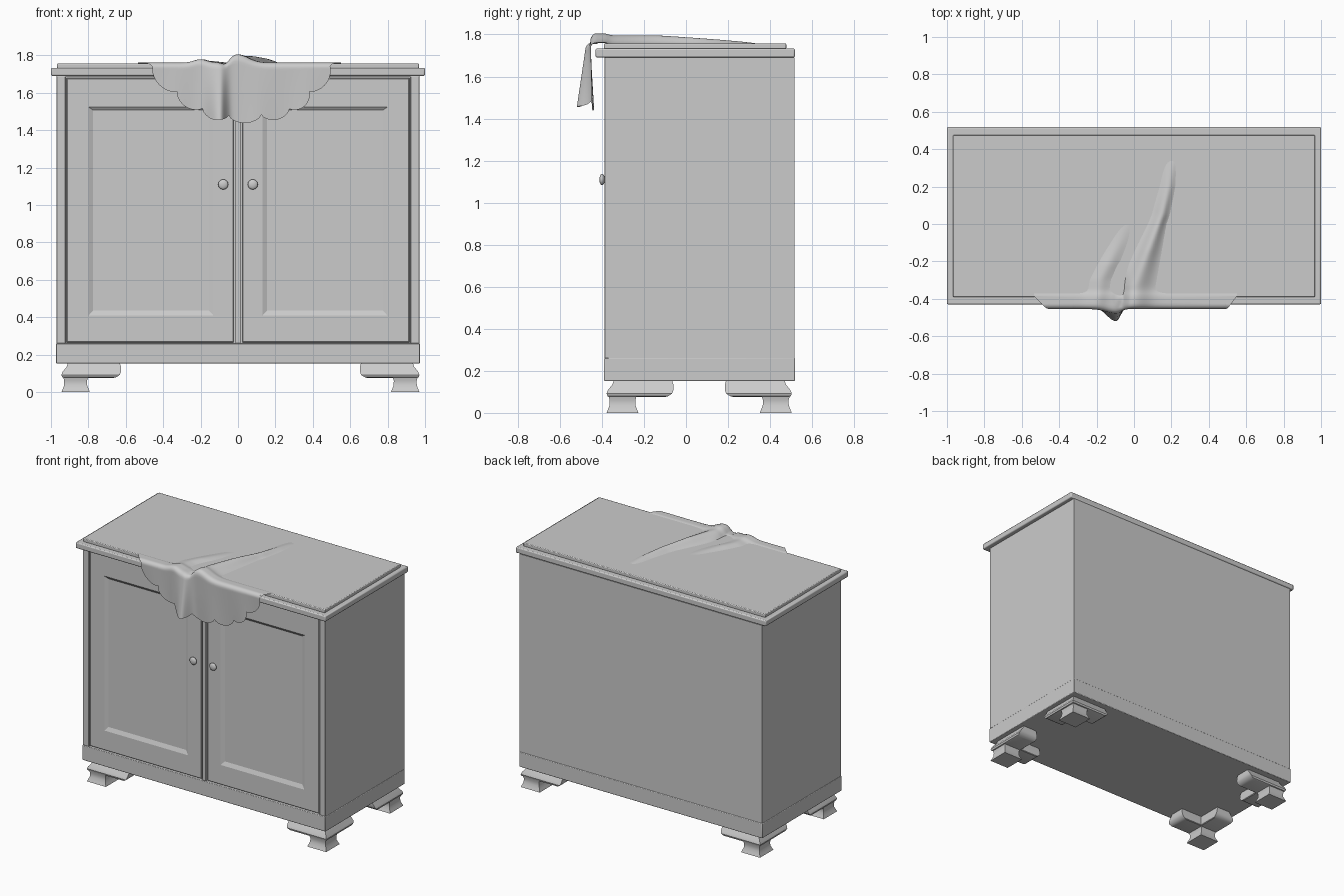
import bpy, bmesh, math
from mathutils import Vector

if "Cube" in bpy.data.objects:
    bpy.data.objects.remove(bpy.data.objects["Cube"])


def finish(name, bm, angle=30, bevel=0.0, fix=True):
    if fix:
        bmesh.ops.recalc_face_normals(bm, faces=bm.faces)
    me = bpy.data.meshes.new(name)
    bm.to_mesh(me)
    bm.free()
    ob = bpy.data.objects.new(name, me)
    bpy.context.collection.objects.link(ob)
    if bevel:
        m = ob.modifiers.new("bevel", "BEVEL")
        m.width, m.segments = bevel, 2
    bpy.ops.object.select_all(action='DESELECT')
    ob.select_set(True)
    bpy.context.view_layer.objects.active = ob
    bpy.ops.object.shade_smooth_by_angle(angle=math.radians(angle))
    return ob


def box(name, x0, x1, y0, y1, z0, z1, bevel=0.004):
    bm = bmesh.new()
    bmesh.ops.create_cube(bm, size=1)
    for v in bm.verts:
        v.co = (x0 + (v.co.x + .5) * (x1 - x0), y0 + (v.co.y + .5) * (y1 - y0),
                z0 + (v.co.z + .5) * (z1 - z0))
    return finish(name, bm, bevel=bevel)


def loft(bm, rings):
    """Closed skin through equal-length point rings, capped at both ends."""
    rows = [[bm.verts.new(p) for p in r] for r in rings]
    n = len(rows[0])
    for a, b in zip(rows, rows[1:]):
        for i in range(n):
            bm.faces.new((a[i], a[(i + 1) % n], b[(i + 1) % n], b[i]))
    bm.faces.new(rows[0])
    bm.faces.new(rows[-1])


# Carcass, plinth and stepped top
box("carcass", -.97, .97, -.368, .515, .25, 1.69, 0)
box("plinth", -.972, .972, -.39, .518, .152, .26)
box("top_slab", -1, 1, -.43, .518, 1.691, 1.733, .007)
box("top_board", -.967, .967, -.39, .477, 1.73, 1.757, .005)
for s, side in ((-1, "left"), (1, "right")):
    box(side + "_stile", *sorted((s * .923, s * .97)), -.387, -.36, .26, 1.691, .003)
box("centre_post", -.014, .014, -.387, -.36, .26, 1.691, .003)
box("top_rail", -.93, .93, -.387, -.36, 1.684, 1.691, 0)


# Doors with recessed panels, and knobs
def rect(x0, x1, z0, z1, y):
    return [(x0, y, z0), (x1, y, z0), (x1, y, z1), (x0, y, z1)]


for s, side in ((-1, "left"), (1, "right")):
    x0, x1 = sorted((s * .024, s * .916))
    a, b = sorted((s * .13, s * .80))
    bm = bmesh.new()
    loft(bm, [rect(x0, x1, .266, 1.679, -.36), rect(x0, x1, .266, 1.679, -.38),
              rect(x0 + .004, x1 - .004, .27, 1.675, -.384),
              rect(a, b, .408, 1.525, -.384),
              rect(a + .025, b - .025, .436, 1.508, -.372)])
    finish(side + "_door", bm, 15)
    bm = bmesh.new()
    bmesh.ops.create_uvsphere(bm, u_segments=24, v_segments=14, radius=1)
    for v in bm.verts:
        v.co = (s * .079 + v.co.x * .027, -.399 + v.co.y * .013, 1.11 + v.co.z * .027)
    finish(side + "_knob", bm, 60)

# Bracket feet: L-shaped moulded bracket over a flared block
BRACKET = [(.156, .035, .312, .14), (.135, .028, .318, .145), (.108, .006, .318, .15),
           (.092, .0, .312, .152), (.08, .004, .295, .15), (.076, .012, .28, .145)]
BLOCK = [(.085, .008, .144), (.06, .015, .137), (.035, .014, .138), (.015, .006, .146), (0, 0, .152)]
for sx, xn in ((1, "left"), (-1, "right")):
    for sy, yn in ((1, "front"), (-1, "back")):
        cx, cy = .013 - sx * .957, .0625 - sy * .4405

        def ring(pts, z):
            return [(cx + sx * x, cy + sy * y, z) for x, y in pts]

        bm = bmesh.new()
        loft(bm, [ring([(o, o), (e, o), (e, w), (w, w), (w, e), (o, e)], z)
                  for z, o, e, w in BRACKET])
        loft(bm, [ring([(o, o), (e, o), (e, e), (o, e)], z) for z, o, e in BLOCK])
        finish(f"{yn}_{xn}_foot", bm, 35)


# Draped cloth with scalloped hem and wrinkles
def lerp_path(pts, y):
    for (y0, x0), (y1, x1) in zip(pts, pts[1:]):
        if y >= y1:
            return x0 + (x1 - x0) * (y - y0) / (y1 - y0)
    return pts[-1][1]


def bump(d, left, right):
    return math.exp(-(d / (left if d < 0 else right)) ** 2)


def clamp(v):
    return max(0.0, min(1.0, v))


RIDGE_A = [(.36, .205), (.2, .185), (.05, .15), (-.15, .075), (-.33, .01), (-.55, -.02)]
RIDGE_B = [(.08, 0), (-.1, -.08), (-.3, -.18), (-.55, -.22)]


def wrinkle(x, y):
    ha = .044 * clamp((.36 - y) / .5) ** .7
    hb = .018 * clamp((.08 - y) / .3)
    da = x - lerp_path(RIDGE_A, y)
    h = ha * bump(da, .04 + .03 * clamp(-y * 2), .03 + .05 * clamp(-y * 2.5))
    h += hb * bump(x - lerp_path(RIDGE_B, y), .05, .05)
    return h - .022 * clamp((-.2 - y) / .2) * bump(x + .065, .03, .025)


def front_fold(x, z):
    drop = clamp((1.74 - z) / .31)
    f = (.022 + .066 * drop) * bump(x + .095, .075, .035)
    f += .012 * drop * (bump(x - .1, .08, .08) + bump(x - .36, .07, .07) + bump(x + .34, .07, .07))
    return f - .02 * drop


def drape(s):
    """Profile from the top's front edge, over a rounded bend and down."""
    flat, r = .042, .028
    if s < flat:
        return -.385 - s, 1.761
    a = (s - flat) / r
    if a < math.pi / 2:
        return -.427 - r * math.sin(a), 1.761 - r * (1 - math.cos(a))
    return -.455, 1.733 - (s - flat - r * math.pi / 2)


NOTCHES = [(-.535, 1.761), (-.455, 1.71), (-.325, 1.58), (-.19, 1.49), (-.05, 1.452),
           (.125, 1.455), (.275, 1.487), (.38, 1.58), (.49, 1.71), (.55, 1.761)]
bm = bmesh.new()
cols = []
for k in range(len(NOTCHES) - 1):
    p, q = Vector(NOTCHES[k]), Vector(NOTCHES[k + 1])
    edge = k in (0, len(NOTCHES) - 2)
    d = (q - p).normalized()
    out = Vector((d.y, -d.x))
    n = 18
    for i in range(n + (k == len(NOTCHES) - 2)):
        t = i / n
        base = p.lerp(q, t)
        hem = base + out * (0 if edge else .043 * math.sin(math.pi * t) ** .6)
        fall = max(0, 1.761 - hem.y)
        total = fall + .03 * clamp(fall / .05) + .0005
        col = []
        for j in range(60):
            y = .37 - .755 * j / 60
            z = 1.752 + .009 * clamp((-.355 - y) / .03) + wrinkle(base.x, y)
            col.append((base.x, y, z))
        for j in range(31):
            f = j / 30
            y, z = drape(total * f)
            x = base.x + (hem.x - base.x) * f
            h = wrinkle(x, y) * clamp((z - 1.6) / .16)
            if y > -.44:
                h = max(h, -.001 - .02 * clamp((-.41 - y) / .03))
            w = clamp((-.385 - y) / .07)
            col.append((x, y - front_fold(x, z) * w, z + h))
        cols.append([bm.verts.new(c) for c in col])
for a, b in zip(cols, cols[1:]):
    for j in range(len(a) - 1):
        bm.faces.new((a[j], a[j + 1], b[j + 1], b[j]))
finish("draped_cloth", bm, 80, fix=False)
